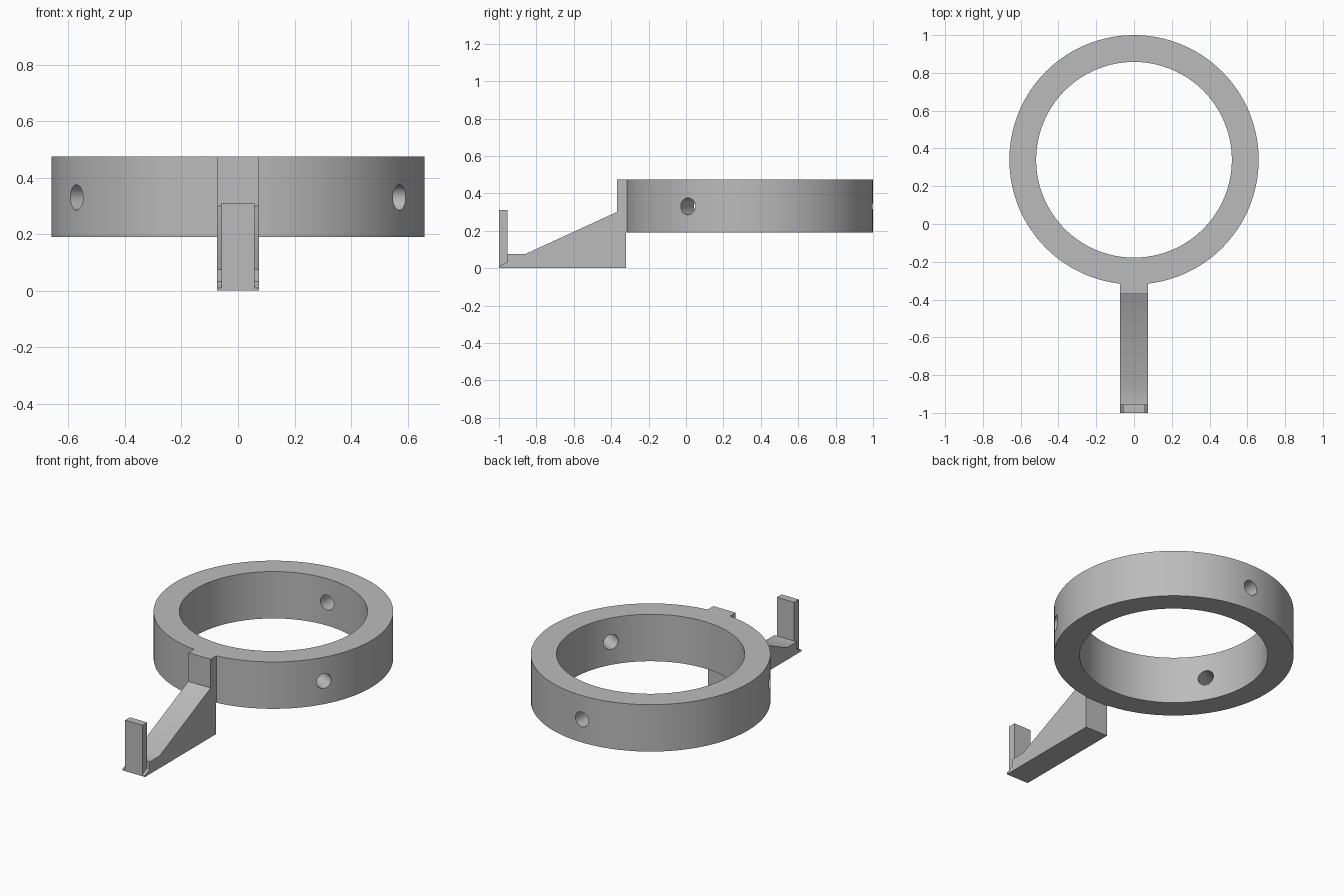
import bpy, bmesh
from math import radians, cos, sin
from mathutils import Matrix

cube = bpy.data.objects.get("Cube")
if cube:
    bpy.data.objects.remove(cube, do_unlink=True)

# One grey material
grey = bpy.data.materials.new("matte_grey")
grey.use_nodes = True
GREY = (0.5, 0.5, 0.5, 1)
grey.diffuse_color = GREY
grey.node_tree.nodes["Principled BSDF"].inputs["Base Color"].default_value = GREY

CENTRE_Y, OUTER, INNER = 0.34, 0.66, 0.518
RING_LOW, RING_TOP = 0.19, 0.475
HALF_W = 0.075


def add_object(name, bm):
    bmesh.ops.recalc_face_normals(bm, faces=bm.faces)
    mesh = bpy.data.meshes.new(name)
    bm.to_mesh(mesh)
    bm.free()
    mesh.materials.append(grey)
    obj = bpy.data.objects.new(name, mesh)
    bpy.context.collection.objects.link(obj)
    return obj


def cylinder(name, radius, depth, matrix, segments):
    bm = bmesh.new()
    bmesh.ops.create_cone(bm, cap_ends=True, segments=segments, radius1=radius,
                          radius2=radius, depth=depth, matrix=matrix)
    return add_object(name, bm)


def extrude_profile(name, profile, half_width):
    """Extrude a closed (y, z) outline along x."""
    bm = bmesh.new()
    face = bm.faces.new([bm.verts.new((-half_width, y, z)) for y, z in profile])
    new = bmesh.ops.extrude_face_region(bm, geom=[face])["geom"]
    verts = [v for v in new if isinstance(v, bmesh.types.BMVert)]
    bmesh.ops.translate(bm, verts=verts, vec=(2 * half_width, 0, 0))
    return add_object(name, bm)


def cut(target, cutter):
    """Subtract the cutter, apply the result and discard the cutter."""
    cutter.hide_render = True
    mod = target.modifiers.new("cut", "BOOLEAN")
    mod.operation, mod.solver, mod.object = "DIFFERENCE", "EXACT", cutter
    bpy.ops.object.select_all(action="DESELECT")
    bpy.context.view_layer.objects.active = target
    target.select_set(True)
    bpy.ops.object.modifier_apply(modifier=mod.name)
    bpy.data.objects.remove(cutter, do_unlink=True)


def shade(obj):
    bpy.ops.object.select_all(action="DESELECT")
    bpy.context.view_layer.objects.active = obj
    obj.select_set(True)
    bpy.ops.object.shade_smooth_by_angle(angle=radians(30))


# Ring: a disc with its middle bored out
ring_z = (RING_LOW + RING_TOP) / 2
at_ring = Matrix.Translation((0, CENTRE_Y, ring_z))
ring = cylinder("ring", OUTER, RING_TOP - RING_LOW, at_ring, 128)
cut(ring, cylinder("bore", INNER, 1, at_ring, 128))

# Three radial screw holes
for degrees in (90, 210, 330):
    a = radians(degrees)
    mid = (OUTER + INNER) / 2
    place = (Matrix.Translation((mid * cos(a), CENTRE_Y + mid * sin(a), 0.33))
             @ Matrix.Rotation(a, 4, "Z") @ Matrix.Rotation(radians(90), 4, "Y"))
    cut(ring, cylinder("screw_hole", 0.045, 0.4, place, 32))
shade(ring)

# Sloping arm, trimmed to fit against the ring
arm = extrude_profile("arm", [
    (-1, 0), (-0.32, 0), (-0.32, RING_LOW), (-0.28, RING_LOW), (-0.28, RING_TOP),
    (-0.37, RING_TOP), (-0.37, 0.3), (-0.86, 0.075), (-0.955, 0.075),
    (-0.955, 0.032), (-1, 0.01)], HALF_W)
cut(arm, cylinder("trim", OUTER, 0.6, Matrix.Translation((0, CENTRE_Y, RING_LOW + 0.3)), 128))
shade(arm)

# Upright hook at the tip
extrude_profile("hook_post", [
    (-1, 0), (-0.955, 0.005), (-0.955, 0.31), (-1, 0.31)], 0.058)
